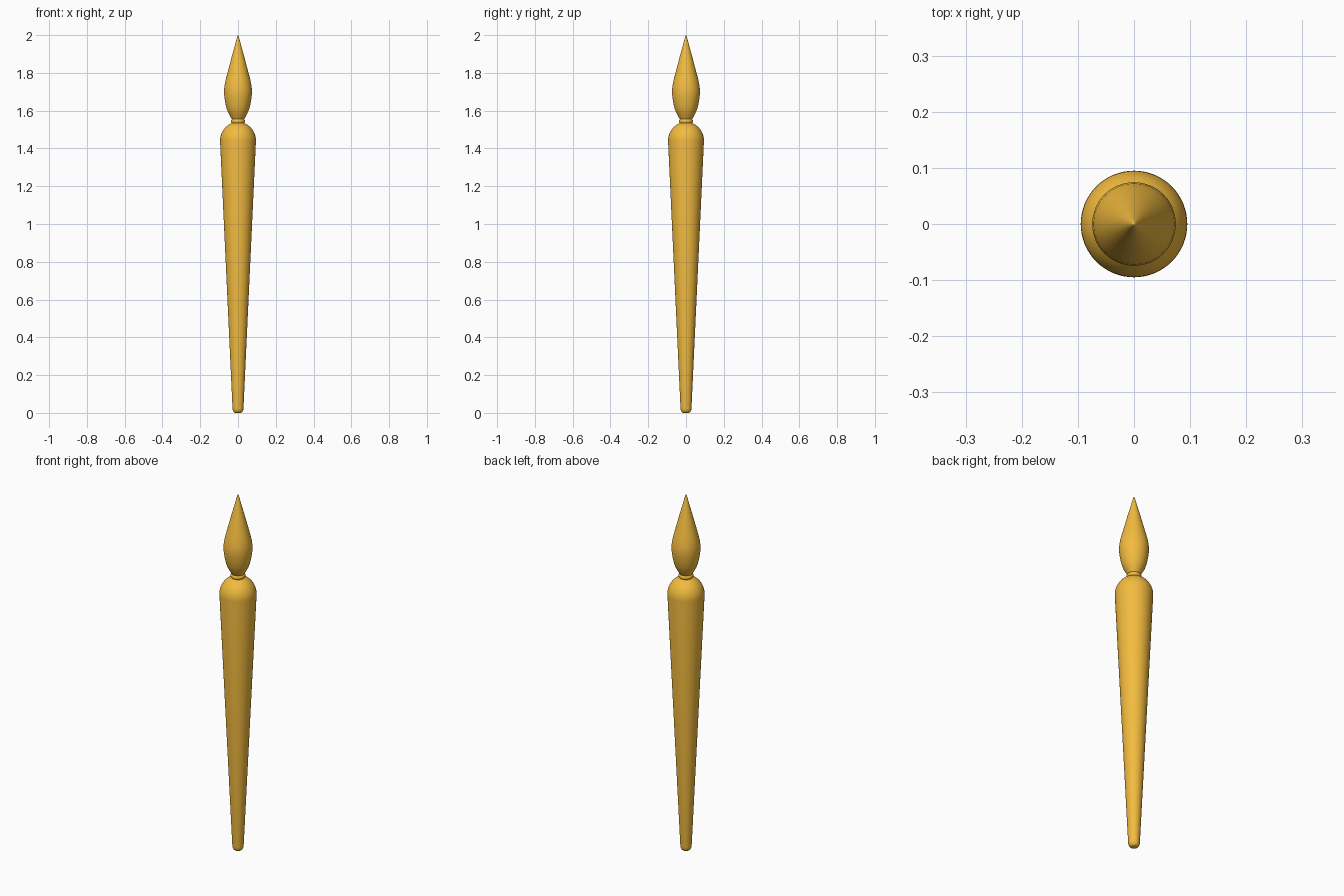
import bpy, bmesh, math

if "Cube" in bpy.data.objects:
    bpy.data.objects.remove(bpy.data.objects["Cube"])

SEGMENTS = 64

mat = bpy.data.materials.new("orange")
mat.diffuse_color = (0.9, 0.5, 0.05, 1)
mat.use_nodes = True
mat.node_tree.nodes["Principled BSDF"].inputs["Base Color"].default_value = mat.diffuse_color


def lathe(name, profile, angle=40):
    """Revolve (radius, z) points around z; zero radius makes a pole."""
    bm = bmesh.new()
    verts = [bm.verts.new((r, 0, z)) for r, z in profile]
    edges = [bm.edges.new(pair) for pair in zip(verts, verts[1:])]
    bmesh.ops.spin(bm, geom=verts + edges, cent=(0, 0, 0), axis=(0, 0, 1),
                   angle=2 * math.pi, steps=SEGMENTS, use_duplicate=False)
    bmesh.ops.remove_doubles(bm, verts=bm.verts, dist=1e-5)
    bmesh.ops.recalc_face_normals(bm, faces=bm.faces)
    mesh = bpy.data.meshes.new(name)
    bm.to_mesh(mesh)
    bm.free()
    obj = bpy.data.objects.new(name, mesh)
    bpy.context.collection.objects.link(obj)
    mesh.materials.append(mat)
    bpy.ops.object.select_all(action='DESELECT')
    obj.select_set(True)
    bpy.context.view_layer.objects.active = obj
    bpy.ops.object.shade_smooth_by_angle(angle=math.radians(angle))
    return obj


def arc(r, h, z, start, end, steps=10):
    """Quarter-ellipse style profile points around (0, z)."""
    pts = []
    for i in range(steps + 1):
        a = math.radians(start + (end - start) * i / steps)
        pts.append((max(0, r * math.cos(a)), z + h * math.sin(a)))
    return pts


# Tapered handle with rounded foot and domed shoulder
foot = [(0, 0)] + [(0.012 + r, z) for r, z in arc(0.017, 0.025, 0.025, -90, 0, 6)]
shoulder = arc(0.095, 0.1, 1.44, 0, 90, 12)
lathe("handle", foot + shoulder)

# Short neck with a rounded collar
collar = [(0.029 + r, z) for r, z in arc(0.009, 0.012, 1.544, -90, 90, 8)]
lathe("neck_collar", [(0, 1.515), (0.035, 1.515), (0.034, 1.532)] + collar
      + [(0.029, 1.565), (0, 1.565)])

# Pointed bristle head
lathe("bristle_head", [
    (0, 1.548), (0.029, 1.55), (0.037, 1.562), (0.052, 1.59), (0.060, 1.61),
    (0.067, 1.64), (0.072, 1.67), (0.0745, 1.70), (0.072, 1.73), (0.066, 1.76),
    (0.057, 1.795), (0.045, 1.84), (0.032, 1.89), (0.018, 1.94),
    (0.009, 1.974), (0.003, 1.995), (0, 2.0)])
